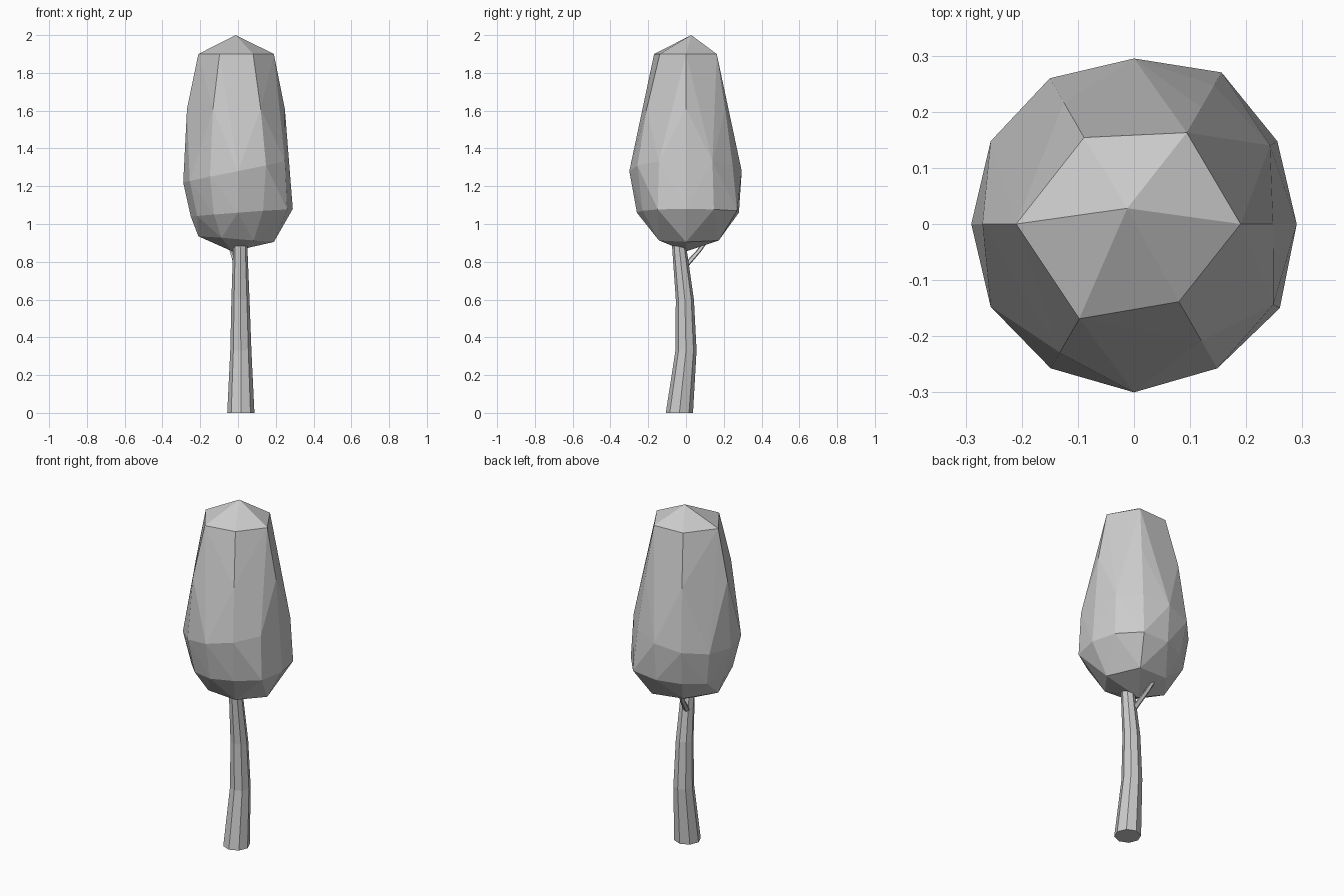
import bpy, bmesh
from math import cos, sin, tau
from mathutils import Vector

if "Cube" in bpy.data.objects:
    bpy.data.objects.remove(bpy.data.objects["Cube"])


def make_object(name, bm):
    bmesh.ops.recalc_face_normals(bm, faces=bm.faces)
    mesh = bpy.data.meshes.new(name)
    bm.to_mesh(mesh)
    bm.free()
    obj = bpy.data.objects.new(name, mesh)
    bpy.context.collection.objects.link(obj)
    return obj


def tube(name, stations, sides, turn=0.0):
    """Horizontal rings at (x, y, z, radius), bridged and capped."""
    bm = bmesh.new()
    rings = []
    for x, y, z, r in stations:
        rings.append([bm.verts.new((x + r * cos(tau * (i + turn) / sides),
                                    y + r * sin(tau * (i + turn) / sides), z))
                      for i in range(sides)])
    for a, b in zip(rings, rings[1:]):
        for i in range(sides):
            j = (i + 1) % sides
            bm.faces.new((a[i], a[j], b[j], b[i]))
    bm.faces.new(rings[0])
    bm.faces.new(rings[-1])
    return make_object(name, bm)


# Trunk: gently bent, tapering
tube("trunk", [(0.015, -0.035, 0.0, 0.072), (0.015, 0.0, 0.33, 0.056),
               (0.013, -0.006, 0.6, 0.048), (0.012, -0.035, 0.87, 0.038),
               (0.01, -0.04, 1.0, 0.034)], 8)

# Small side branch entering the crown
tube("branch", [(0.0, -0.01, 0.77, 0.019), (-0.03, 0.07, 0.86, 0.015),
                (-0.05, 0.12, 0.93, 0.012)], 5, 0.5)

# Crown: faceted shell wrapped around irregular rings (height, tilt along x, radii)
crown_rings = [
    (1.90, 0.0, [.19, .188, .178, .21, .195, .16]),
    (1.61, 0.0, [.248, .24, .25, .27, .265, .24]),
    (1.28, 0.06, [.268, .28, .285, .295, .30, .295,
                  .29, .295, .297, .30, .297, .287]),
    (1.06, 0.02, [.29, .295, .312, .28, .262, .265,
                  .25, .25, .255, .26, .265, .30]),
    (0.92, -0.015, [.19, .20, .18, .21, .175, .165]),
]
bm = bmesh.new()
for z, tilt, radii in crown_rings:
    for i, r in enumerate(radii):
        a = tau * i / len(radii)
        bm.verts.new((r * cos(a), r * sin(a), z + tilt * cos(a)))
bm.verts.new((-0.012, 0.028, 2.0))
bm.verts.new((-0.03, 0.0, 0.855))
hull = bmesh.ops.convex_hull(bm, input=bm.verts)
loose = [v for v in bm.verts if not v.link_faces]
bmesh.ops.delete(bm, geom=loose, context='VERTS')
make_object("crown", bm)
